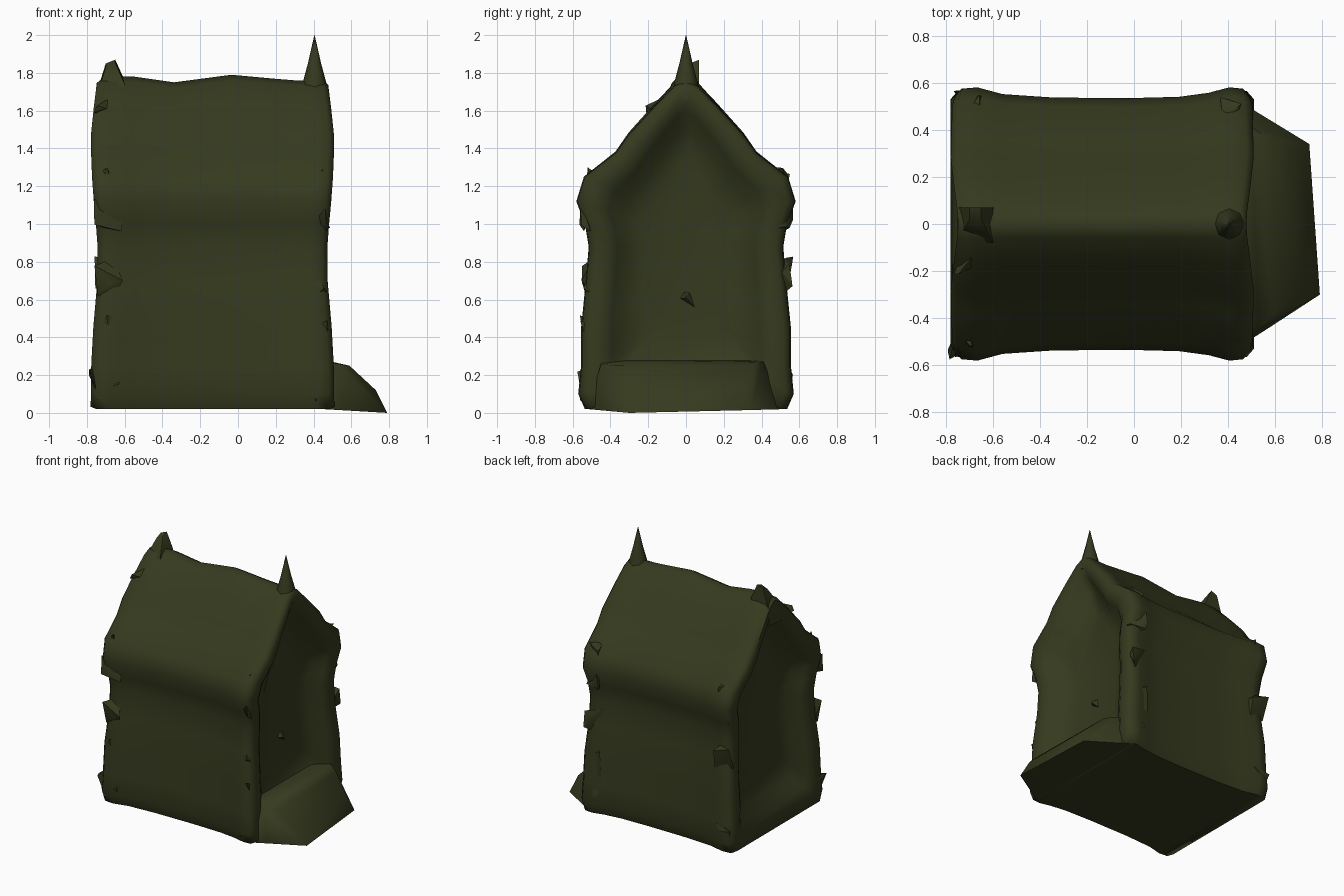
import bpy, bmesh, math, random
from mathutils import Vector

random.seed(4)
cube = bpy.data.objects.get("Cube")
if cube:
    bpy.data.objects.remove(cube, do_unlink=True)

moss = bpy.data.materials.new("dark moss green")
moss.use_nodes = True
colour = (0.036, 0.042, 0.013, 1)
moss.diffuse_color = colour
moss.node_tree.nodes["Principled BSDF"].inputs["Base Color"].default_value = colour


def finish(name, bm, angle=40):
    bmesh.ops.recalc_face_normals(bm, faces=bm.faces[:])
    mesh = bpy.data.meshes.new(name)
    bm.to_mesh(mesh)
    bm.free()
    mesh.materials.append(moss)
    obj = bpy.data.objects.new(name, mesh)
    bpy.context.collection.objects.link(obj)
    bpy.ops.object.select_all(action="DESELECT")
    obj.select_set(True)
    bpy.context.view_layer.objects.active = obj
    bpy.ops.object.shade_smooth_by_angle(angle=math.radians(angle))
    return obj


def hull(name, points, angle=40):
    bm = bmesh.new()
    for p in points:
        bm.verts.new(p)
    result = bmesh.ops.convex_hull(bm, input=bm.verts[:])
    spare = {v for v in result["geom_interior"] if isinstance(v, bmesh.types.BMVert)}
    bmesh.ops.delete(bm, geom=list(spare), context="VERTS")
    return finish(name, bm, angle)


# House shell: gabled profile swept along x, dished inwards at both gable ends
half = [(0.53, 0.02), (0.565, 0.1), (0.55, 0.25), (0.55, 0.45), (0.525, 0.7),
        (0.51, 0.88), (0.53, 1.0), (0.575, 1.12), (0.535, 1.25), (0.37, 1.38),
        (0.3, 1.48), (0.16, 1.635), (0.06, 1.74)]
profile = half + [(0, 1.77)] + [(-y, z) for y, z in reversed(half)]
CENTRE = -0.135


def section(bm, x, width, lift=0, inset=0):
    ring = []
    for y, z in profile:
        waist = 1 - 0.06 * math.exp(-((z - 0.8) / 0.35) ** 2)
        waist -= 0.05 * max(0, (z - 1.5) / 0.27)
        z2 = z + lift * max(0, (z - 1.2) / 0.57)
        z2 += (0.85 - z2) * inset
        ring.append(bm.verts.new((CENTRE + (x - CENTRE) * waist, y * width, z2)))
    return ring


bm = bmesh.new()
rings = [section(bm, *s) for s in (
    (-0.63, 0.4, 0, 0.45), (-0.66, 0.6, 0, 0.28), (-0.735, 0.71, 0, 0.19),
    (-0.77, 0.8, 0, 0.12), (-0.78, 0.94, -0.01, 0.015), (-0.75, 1, 0),
    (-0.68, 1.01, 0.01), (-0.57, 0.96, 0.01), (-0.35, 0.935, -0.02),
    (-0.03, 0.93, 0.02), (0.2, 0.94, 0), (0.33, 0.97, -0.01),
    (0.42, 1.01, -0.01), (0.48, 1, -0.01), (0.51, 0.94, -0.02, 0.015),
    (0.505, 0.8, 0, 0.12), (0.475, 0.71, 0, 0.19), (0.4, 0.6, 0, 0.28),
    (0.365, 0.4, 0, 0.45))]
for a, b in zip(rings, rings[1:]):
    for i in range(len(a)):
        j = (i + 1) % len(a)
        bm.faces.new((a[i], a[j], b[j], b[i]))
bm.faces.new(rings[0])
bm.faces.new(rings[-1])
finish("house_shell", bm, 60)

# Sloping step in front of the gable
hull("entrance_ramp", [
    (0.36, 0.4, 0.28), (0.36, -0.4, 0.28), (0.5, 0.41, 0.27), (0.53, -0.45, 0.26),
    (0.58, 0.36, 0.25), (0.59, -0.38, 0.25),
    (0.7, 0.3, 0.14), (0.73, -0.27, 0.12), (0.745, 0.34, 0.015), (0.79, -0.3, 0),
    (0.55, 0.42, 0.02), (0.56, -0.45, 0.02), (0.45, 0.52, 0.02), (0.45, -0.52, 0.02)], 60)

# Pointed finial on the ridge
bm = bmesh.new()
rows = [(1.66, 0.075), (1.75, 0.062), (1.85, 0.035), (2.0, 0.001)]
loops = [[bm.verts.new((0.405 + r * math.cos(k * math.pi / 4),
                        r * math.sin(k * math.pi / 4), z)) for k in range(8)]
         for z, r in rows]
for a, b in zip(loops, loops[1:]):
    for i in range(8):
        bm.faces.new((a[i], a[i - 1], b[i - 1], b[i]))
bm.faces.new(loops[0])
bm.faces.new(loops[-1])
finish("ridge_finial", bm, 60)

# Stubby block at the other end of the ridge
outline = [(-0.75, 1.58), (-0.75, 1.69), (-0.7, 1.85), (-0.65, 1.87), (-0.6, 1.76), (-0.58, 1.6)]
hull("ridge_stub", [(x, 0.07, z) for x, z in outline]
     + [(x, 0.02 if z > 1.8 else -0.08, z - 0.02) for x, z in outline])


# Rough chips along the corner posts, eaves and gable edges
def chip(name, centre, size):
    points = []
    for _ in range(9):
        p = Vector(centre) + Vector([random.uniform(-1, 1) * s for s in size])
        p.x = max(-0.79, min(0.52, p.x))
        p.y = max(-0.6, min(0.6, p.y))
        p.z = max(0.02, p.z)
        points.append(p)
    hull(name, points, 30)


for side, sign in (("front", -1), ("back", 1)):
    for x, end in ((-0.69, "far"), (0.41, "near")):
        for k, z in enumerate((0.13, 0.42, 0.72, 1.07)):
            chip(f"{side}_{end}_corner_chip_{k}", (x, sign * 0.525, z), (0.08, 0.045, 0.11))
        chip(f"{side}_{end}_eave_chip", (x, sign * 0.49, 1.24), (0.05, 0.06, 0.06))
chip("upper_gable_chip", (-0.71, -0.17, 1.63), (0.06, 0.06, 0.07))
chip("far_base_chip", (-0.74, -0.5, 0.15), (0.06, 0.08, 0.12))

# Small knob in the middle of the near gable wall
hull("gable_knob", [(0.32, -0.06, 0.6), (0.32, 0.1, 0.5), (0.32, 0.04, 0.66),
                    (0.32, -0.02, 0.67), (0.39, 0, 0.61)], 30)
